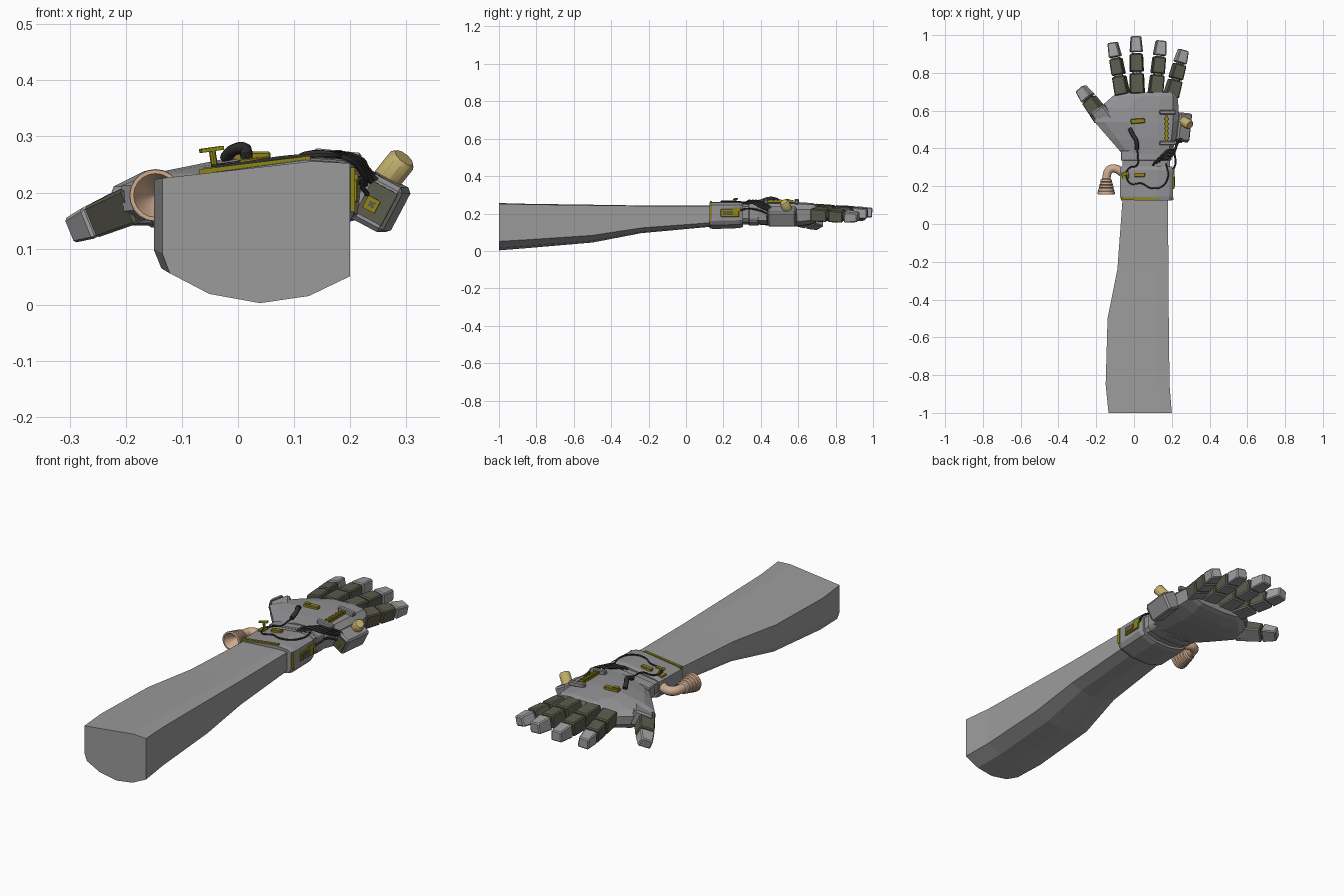
import bpy, bmesh, math
from mathutils import Vector, Matrix, Euler

cube = bpy.data.objects.get("Cube")
if cube:
    bpy.data.objects.remove(cube)


def material(name, rgb):
    m = bpy.data.materials.new(name)
    m.use_nodes = True
    m.diffuse_color = (*rgb, 1)
    m.node_tree.nodes["Principled BSDF"].inputs["Base Color"].default_value = (*rgb, 1)
    return m


SKIN = material("forearm grey", (.33, .33, .33))
METAL = material("armour grey", (.29, .29, .30))
TIP = material("fingertip grey", (.36, .36, .37))
OLIVE = material("dark olive", (.105, .105, .075))
YELLOW = material("dark yellow", (.27, .23, .01))
PALE = material("pale yellow", (.52, .42, .15))
TAN = material("tan", (.62, .41, .28))
BLACK = material("cable black", (.03, .03, .03))


def finish(name, bm, *mats, bevel=0):
    bmesh.ops.recalc_face_normals(bm, faces=bm.faces)
    mesh = bpy.data.meshes.new(name)
    bm.to_mesh(mesh)
    bm.free()
    for m in mats:
        mesh.materials.append(m)
    obj = bpy.data.objects.new(name, mesh)
    bpy.context.collection.objects.link(obj)
    if bevel:
        mod = obj.modifiers.new("Bevel", "BEVEL")
        mod.width, mod.segments = bevel, 1
    return obj


def smooth(obj, angle=35):
    bpy.ops.object.select_all(action="DESELECT")
    obj.select_set(True)
    bpy.context.view_layer.objects.active = obj
    bpy.ops.object.shade_smooth_by_angle(angle=math.radians(angle))


def loft(name, section, stations, mat, bevel=0):
    """Section is in 0..1 fractions; stations are y, x0, x1, z0, z1."""
    bm = bmesh.new()
    rings = [[bm.verts.new((x0 + u * (x1 - x0), y, z0 + v * (z1 - z0)))
              for u, v in section] for y, x0, x1, z0, z1 in stations]
    n = len(section)
    for a, b in zip(rings, rings[1:]):
        for i in range(n):
            j = (i + 1) % n
            bm.faces.new((a[i], a[j], b[j], b[i]))
    bm.faces.new(rings[0])
    bm.faces.new(rings[-1])
    return finish(name, bm, mat, bevel=bevel)


def box(name, loc, size, mat, rot=(0, 0, 0), bevel=0):
    bm = bmesh.new()
    turn = Euler([math.radians(a) for a in rot]).to_matrix().to_4x4()
    bmesh.ops.create_cube(bm, size=1, matrix=Matrix.Translation(loc) @ turn @ Matrix.Diagonal((*size, 1)))
    return finish(name, bm, mat, bevel=bevel)


def rod(name, a, b, r, mat, sides=8, bevel=0):
    a, b = Vector(a), Vector(b)
    bm = bmesh.new()
    turn = (b - a).to_track_quat("Z", "Y").to_matrix().to_4x4()
    bmesh.ops.create_cone(bm, cap_ends=True, segments=sides, radius1=r, radius2=r,
                          depth=(b - a).length, matrix=Matrix.Translation((a + b) / 2) @ turn)
    return finish(name, bm, mat, bevel=bevel)


def tube(name, points, r, mat, resolution=1):
    data = bpy.data.curves.new(name, "CURVE")
    data.dimensions = "3D"
    data.bevel_depth, data.bevel_resolution = r, resolution
    data.resolution_u, data.use_fill_caps = 5, True
    s = data.splines.new("BEZIER")
    s.bezier_points.add(len(points) - 1)
    for p, co in zip(s.bezier_points, points):
        p.co = co
        p.handle_left_type = p.handle_right_type = "AUTO"
    data.materials.append(mat)
    obj = bpy.data.objects.new(name, data)
    bpy.context.collection.objects.link(obj)


# Forearm
loft("forearm",
     [(0, .88), (0, .35), (.04, .21), (.25, .065), (.52, 0), (.78, .05), (1, .19), (1, .985), (.8, 1)],
     [(-1, -.135, .2, .003, .256), (-.85, -.15, .188, .015, .252), (-.5, -.14, .184, .045, .247),
      (-.24, -.088, .182, .095, .243), (.14, -.06, .18, .13, .243)], SKIN)

# Wrist cuff and narrower neck
CUFF = [(0, .78), (0, .35), (.09, .14), (.35, 0), (.7, 0), (.95, .14), (1, .3), (1, .88), (.93, .97), (.7, 1), (.1, .84)]
loft("wrist_cuff", CUFF, [(.125, -.068, .2, .122, .258), (.145, -.073, .206, .117, .262),
                          (.285, -.073, .208, .122, .264), (.305, -.066, .2, .128, .258)], METAL)
loft("wrist_neck", CUFF, [(.3, -.06, .19, .14, .25), (.345, -.062, .19, .14, .25)], METAL)
loft("wrist_ring", CUFF, [(.335, -.07, .197, .135, .256), (.39, -.07, .2, .135, .256)], METAL, .004)

# Yellow trim along the front of the cuff
box("cuff_trim_top", (.03, .134, .2475), (.2, .012, .012), YELLOW, (0, -7, 0))
box("cuff_trim_side", (.204, .134, .205), (.009, .012, .08), YELLOW)

# Palm with chamfered back of the hand
PALM = [(0, .62), (.01, .28), (.12, .06), (.4, 0), (.8, .03), (.98, .2), (1, .7), (.93, .93), (.75, 1), (.4, .97), (.12, .78)]
loft("palm", PALM, [(.375, -.065, .2, .142, .257), (.45, -.13, .222, .135, .262), (.54, -.208, .238, .13, .263),
                    (.615, -.182, .236, .132, .26), (.675, -.115, .23, .142, .256),
                    (.695, -.085, .222, .15, .25)], METAL)


# Fingers: two olive segments and a pale tapered tip
def finger(name, a, b, width, height, roll, cuts):
    a, b = Vector(a), Vector(b)
    length = (b - a).length
    turn = (b - a).to_track_quat("Y", "Z").to_matrix().to_4x4() @ Matrix.Rotation(math.radians(roll), 4, "Y")
    place = Matrix.Translation(a) @ turn
    rod(name + "_core", a, a.lerp(b, cuts[-2]), height * .33, METAL)
    for i, (s, e) in enumerate(zip(cuts, cuts[1:])):
        last = i == len(cuts) - 2
        bm = bmesh.new()
        bmesh.ops.create_cube(bm, size=1)
        for v in bm.verts:
            t = e - .015 if v.co.y > 0 else s + .015
            k = 1 - .2 * t
            if last and v.co.y > 0:
                k *= .85
            if v.co.z > 0:
                v.co.x *= .88
            v.co = place @ Vector((v.co.x * width * k, t * length, v.co.z * height * k))
        bm.normal_update()
        for f in bm.faces:
            f.material_index = int(f.normal.z < -.5)
        finish(f"{name}_segment_{i + 1}", bm, TIP if last else OLIVE, METAL, bevel=.005)


CUTS = (0, .37, .70, 1)
finger("index_finger", (-.062, .68, .205), (-.115, .965, .19), .08, .075, -8, CUTS)
finger("middle_finger", (.017, .685, .213), (.01, 1, .205), .084, .075, 0, CUTS)
finger("ring_finger", (.115, .685, .213), (.145, .975, .2), .084, .075, 5, CUTS)
finger("little_finger", (.196, .67, .2), (.264, .925, .182), .08, .07, 14, CUTS)
finger("thumb", (-.165, .555, .19), (-.285, .72, .14), .088, .068, -22, (0, .64, 1))
box("thumb_base", (-.158, .575, .19), (.09, .1, .075), METAL, (0, -22, 36), .008)

# Controls on the back of the hand
box("hand_switch", (.02, .545, .265), (.075, .026, .016), YELLOW, (0, 0, 4), .003)
box("hand_switch_step", (.0, .542, .271), (.025, .018, .014), YELLOW, (0, 0, 4))
box("yellow_slider", (.172, .505, .265), (.018, .14, .014), YELLOW)
for i in range(5):
    box(f"slider_tooth_{i + 1}", (.172, .455 + i * .025, .272), (.026, .01, .008), YELLOW)
for tag, y in (("front", .428), ("back", .592)):
    box("slider_block_" + tag, (.177, y, .264), (.085, .022, .022), METAL, (0, 6, 0), .004)
tube("black_lever", [(-.022, .505, .262), (-.008, .475, .276), (.012, .44, .278), (.015, .395, .262)], .011, BLACK, 2)

# Cuff controls
box("cuff_switch", (.03, .26, .255), (.055, .022, .014), YELLOW, (0, -6, 0), .002)
rod("cuff_lever_stem", (-.04, .265, .235), (-.046, .265, .275), .006, YELLOW)
box("cuff_lever_handle", (-.047, .265, .277), (.042, .016, .007), YELLOW, (0, -8, 15))
box("cuff_lever_foot", (-.045, .258, .242), (.035, .035, .008), YELLOW, (0, -6, 0))
box("side_panel", (.208, .235, .203), (.012, .1, .042), YELLOW, bevel=.003)
box("side_panel_core", (.213, .225, .203), (.008, .055, .022), OLIVE)
box("side_panel_top", (.208, .27, .222), (.012, .045, .022), YELLOW)

# Side box with its yellow canister
box("side_box", (.25, .515, .183), (.075, .15, .09), METAL, (0, 28, -6), .008)
box("side_box_face", (.247, .438, .181), (.052, .006, .064), OLIVE, (0, 28, -6))
box("side_box_badge", (.238, .434, .179), (.024, .007, .024), YELLOW, (0, 28, -6))
box("side_box_mark", (.238, .431, .179), (.01, .006, .01), OLIVE, (0, 28, -6))
smooth(rod("canister", (.238, .56, .19), (.296, .523, .262), .027, PALE, 10, .007), 25)

# Horn: bent pipe with a ribbed open bell
tube("horn_pipe", [(-.06, .27, .195), (-.1, .293, .195), (-.132, .285, .195), (-.145, .25, .195), (-.147, .222, .195)],
     .022, TAN, 3)
bm = bmesh.new()
profile = [(.24, .022)]
for i in range(5):
    r, y = .026 + i * .004, .235 - i * .016
    profile += [(y, r + .003), (y - .011, r + .005), (y - .013, r + .001)]
profile += [(.155, .046), (.155, .039), (.19, .022), (.215, .003)]
verts = [bm.verts.new((-.147, y, .195 + r)) for y, r in profile]
edges = [bm.edges.new(p) for p in zip(verts, verts[1:])]
bmesh.ops.spin(bm, geom=verts + edges, cent=(-.147, 0, .195), axis=(0, 1, 0), angle=math.tau, steps=20, use_merge=True)
bmesh.ops.remove_doubles(bm, verts=bm.verts, dist=.0005)
smooth(finish("horn_bell", bm, TAN))

# Cables from the cuff and neck to the side box
for i in range(4):
    o = i * .016
    tube(f"box_cable_{i + 1}", [(.1 + o, .31 + o * .6, .25), (.12 + o, .335 + o, .268), (.19 + o * .5, .35 + o, .262),
                                (.222 + o * .3, .40 + o, .235), (.228 + o, .455, .21)], .0055, BLACK)
tube("wavy_cable", [(-.045, .265, .247), (-.02, .215, .247), (.04, .215, .256), (.09, .19, .263), (.15, .2, .266),
                    (.18, .25, .265), (.17, .32, .26)], .004, BLACK)
tube("cross_cable", [(-.045, .27, .247), (-.02, .3, .25), (.015, .31, .256), (.02, .36, .262), (.015, .4, .265)], .004, BLACK)
tube("side_cable", [(.205, .285, .215), (.22, .32, .225), (.215, .38, .22), (.232, .445, .195)], .005, BLACK)
